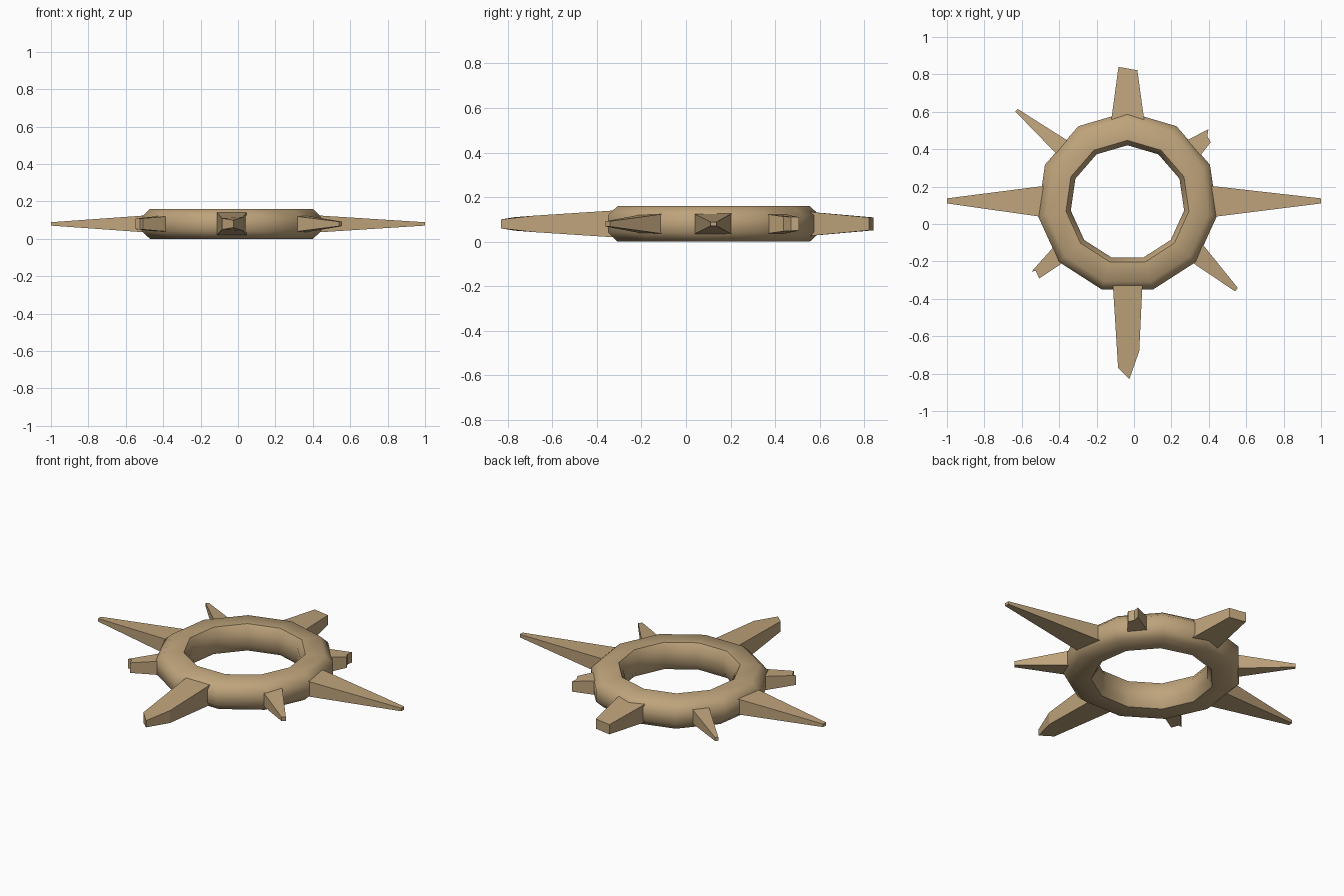
import bpy, bmesh
from math import cos, sin, pi, radians

if "Cube" in bpy.data.objects:
    bpy.data.objects.remove(bpy.data.objects["Cube"])

tan = bpy.data.materials.new("tan")
tan.diffuse_color = (0.52, 0.37, 0.20, 1)
tan.use_nodes = True
tan.node_tree.nodes["Principled BSDF"].inputs["Base Color"].default_value = tan.diffuse_color
CX, CY, CZ = -0.035, 0.115, 0.08


def make(name, bm):
    bmesh.ops.recalc_face_normals(bm, faces=bm.faces)
    me = bpy.data.meshes.new(name)
    bm.to_mesh(me)
    bm.free()
    ob = bpy.data.objects.new(name, me)
    bpy.context.collection.objects.link(ob)
    me.materials.append(tan)
    return ob


# Eleven-sided ring, swept from a flattened cross-section (radius, z)
section = [(0.332, 0.16), (0.44, 0.16), (0.485, 0.118), (0.485, 0.042),
           (0.44, 0), (0.332, 0), (0.306, 0.04), (0.306, 0.12)]
N, M = 11, len(section)
bm = bmesh.new()
rings = []
for i in range(N):
    a = pi / 2 + 2 * pi * i / N
    rings.append([bm.verts.new((CX + r * cos(a), CY + r * sin(a), z)) for r, z in section])
for i in range(N):
    p, q = rings[i], rings[(i + 1) % N]
    for j in range(M):
        k = (j + 1) % M
        bm.faces.new((p[j], q[j], q[k], p[k]))
ring = make("ring", bm)
bpy.context.view_layer.objects.active = ring
ring.select_set(True)
bpy.ops.object.shade_smooth_by_angle(angle=radians(50))
ring.select_set(False)


def spike(name, outline):
    """Outline of (x, y, half height), thickened evenly about the ring's mid plane."""
    bm = bmesh.new()
    top = [bm.verts.new((x, y, CZ + h)) for x, y, h in outline]
    low = [bm.verts.new((x, y, CZ - h)) for x, y, h in outline]
    bm.faces.new(top)
    bm.faces.new(low[::-1])
    n = len(outline)
    for i in range(n):
        j = (i + 1) % n
        bm.faces.new((top[i], low[i], low[j], top[j]))
    return make(name, bm)


# Long side spikes
spike("right_spike", [(0.40, 0.035, .047), (1.0, 0.11, .009), (1.0, 0.137, .009), (0.40, 0.205, .047)])
spike("left_spike", [(-0.47, 0.035, .047), (-1.0, 0.11, .009), (-1.0, 0.137, .009), (-0.47, 0.205, .047)])

# Blunt back spike and chipped front spike
spike("back_spike", [(-0.125, 0.53, .056), (-0.083, 0.84, .029), (0.018, 0.822, .029), (0.058, 0.53, .056)])
spike("front_spike", [(-0.113, -0.325, .06), (-0.085, -0.77, .03), (-0.025, -0.83, .02),
                      (0.028, -0.68, .037), (0.045, -0.325, .06)])

# Thin diagonal spikes
spike("back_left_spike", [(-0.40, 0.36, .045), (-0.635, 0.602, .01), (-0.622, 0.615, .01), (-0.33, 0.43, .045)])
spike("front_right_spike", [(0.28, -0.185, .045), (0.54, -0.36, .012), (0.555, -0.342, .012), (0.36, -0.10, .045)])

# Snapped diagonal stubs
spike("back_right_stub", [(0.27, 0.44, .044), (0.398, 0.507, .03), (0.392, 0.47, .031),
                          (0.41, 0.437, .033), (0.35, 0.36, .044)])
spike("front_left_stub", [(-0.41, -0.10, .044), (-0.548, -0.255, .028), (-0.525, -0.25, .029),
                          (-0.507, -0.292, .03), (-0.34, -0.18, .044)])
